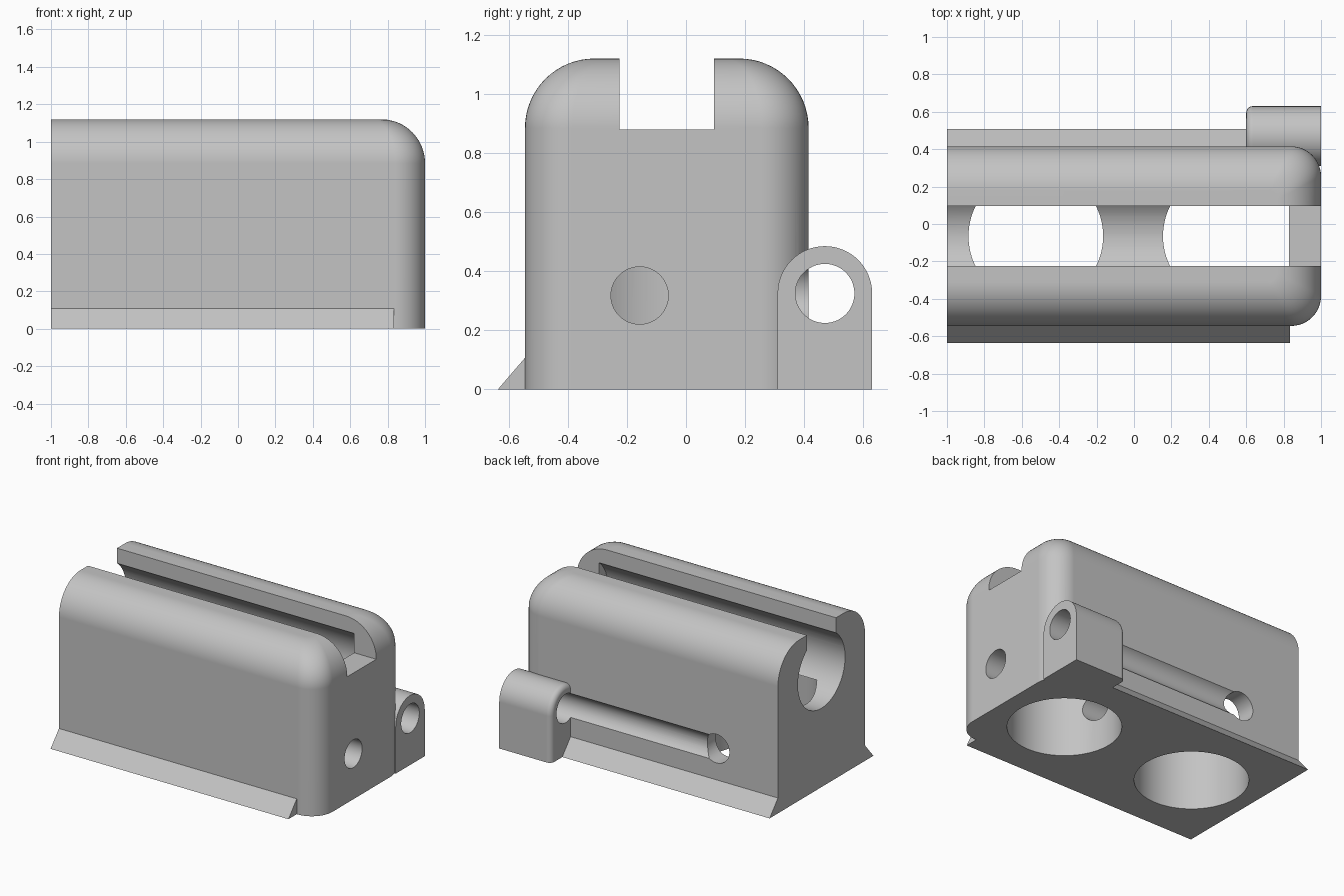
import bpy, bmesh, math
from mathutils import Vector, Matrix

if "Cube" in bpy.data.objects:
    bpy.data.objects.remove(bpy.data.objects["Cube"])

grey = bpy.data.materials.new("light grey")
grey.diffuse_color = (0.55, 0.55, 0.55, 1)
grey.use_nodes = True
grey.node_tree.nodes["Principled BSDF"].inputs["Base Color"].default_value = grey.diffuse_color


def loft(name, rings):
    """Closed solid through rings of equal point count."""
    bm = bmesh.new()
    vs = [[bm.verts.new(p) for p in ring] for ring in rings]
    n = len(vs[0])
    for a, b in zip(vs, vs[1:]):
        for i in range(n):
            j = (i + 1) % n
            bm.faces.new((a[i], a[j], b[j], b[i]))
    bm.faces.new(vs[0][::-1])
    bm.faces.new(vs[-1])
    bmesh.ops.recalc_face_normals(bm, faces=bm.faces)
    me = bpy.data.meshes.new(name)
    bm.to_mesh(me)
    bm.free()
    me.materials.append(grey)
    ob = bpy.data.objects.new(name, me)
    bpy.context.collection.objects.link(ob)
    return ob


def rod(name, start, end, r, n=64):
    """Cylinder between two points."""
    start, end = Vector(start), Vector(end)
    rot = (end - start).to_track_quat('Z', 'Y')
    circle = [rot @ Vector((r * math.cos(t), r * math.sin(t), 0))
              for t in (2 * math.pi * (i + 0.5) / n for i in range(n))]
    return loft(name, [[start + c for c in circle], [end + c for c in circle]])


def block(name, x0, x1, y0, y1, z0, z1):
    return loft(name, [[(x0, y0, z), (x1, y0, z), (x1, y1, z), (x0, y1, z)]
                       for z in (z0, z1)])


def cut(ob, cutter):
    bpy.context.view_layer.objects.active = ob
    m = ob.modifiers.new("cut", 'BOOLEAN')
    m.operation, m.solver, m.object = 'DIFFERENCE', 'EXACT', cutter
    bpy.ops.object.modifier_apply(modifier=m.name)
    bpy.data.objects.remove(cutter)


def smooth(ob):
    bpy.ops.object.select_all(action='DESELECT')
    ob.select_set(True)
    bpy.context.view_layer.objects.active = ob
    bpy.ops.object.shade_smooth_by_angle(angle=math.radians(30))
    m = ob.modifiers.new("flat face normals", 'WEIGHTED_NORMAL')
    m.keep_sharp = True


MID, HALF, TOP = -0.065, 0.48, 1.12   # body centre line, half width, height
R_TOP, R_SIDE = 0.235, 0.16           # fillet radii


def body_ring(z, inset, r, n=12):
    """Plan outline: square at the left end, rounded at the right end."""
    x, h = 1 - inset, HALF - inset
    pts = [(-1, MID - h, z)]
    for side, a0 in ((-1, -90), (1, 0)):
        for i in range(n + 1):
            a = math.radians(a0 + 90 * i / n)
            pts.append((x - r + r * math.cos(a),
                        MID + side * (h - r) + r * math.sin(a), z))
    return pts + [(-1, MID + h, z)]


# main housing with rounded top and right end
rings = [body_ring(0, 0, R_SIDE)]
for i in range(17):
    a = math.pi / 2 * i / 16
    inset = R_TOP * (1 - math.cos(a))
    rings.append(body_ring(TOP - R_TOP + R_TOP * math.sin(a), inset,
                           R_SIDE - 0.11 * (1 - math.cos(a))))
body = loft("housing", rings)

# long bore, top slot, two wells from below, and drilled passages
cut(body, rod("bore", (-1.1, MID, 0.81), (0.83, MID, 0.81), 0.26, 96))
cut(body, block("slot", -1.1, 1.1, -0.225, 0.095, 0.88, 1.3))
for x in (-0.525, 0.515):
    cut(body, rod("well", (x, MID, -0.1), (x, MID, 0.63), 0.36, 96))
cut(body, rod("end_passage", (-0.525, -0.157, 0.318), (1.1, -0.157, 0.318), 0.097))
cut(body, rod("side_port", (-0.525, MID, 0.325), (-0.525, 0.6, 0.325), 0.1))
cut(body, rod("groove", (-0.52, 0.47, 0.325), (1.1, 0.47, 0.325), 0.1))
smooth(body)


def arch(x, inset, n=32):
    """Upright arch section of the lug."""
    r = 0.16 - inset
    pts = [(x, 0.47 + r * math.cos(math.pi * i / n),
            0.325 + r * math.sin(math.pi * i / n)) for i in range(n + 1)]
    return [(x, 0.47 + r, 0)] + pts + [(x, 0.47 - r, 0)]


# lug at the back right corner, inner end edge rounded
E = 0.035
rings = [arch(0.6 + E * (1 - math.sin(a)), E * (1 - math.cos(a)))
         for a in (math.pi / 2 * (1 - i / 6) for i in range(7))]
lug = loft("lug", rings + [arch(1, 0)])
cut(lug, rod("lug_hole", (0.5, 0.47, 0.325), (1.1, 0.47, 0.325), 0.1))
smooth(lug)

# wedge rails along the foot of both long sides
for name, side, x1 in (("front_rail", -1, 0.835), ("back_rail", 1, 0.62)):
    y0, y1 = MID + side * HALF, MID + side * (HALF + 0.092)
    loft(name, [[(x, y0, 0), (x, y1, 0), (x, y0, 0.107)] for x in (-1, x1)])
